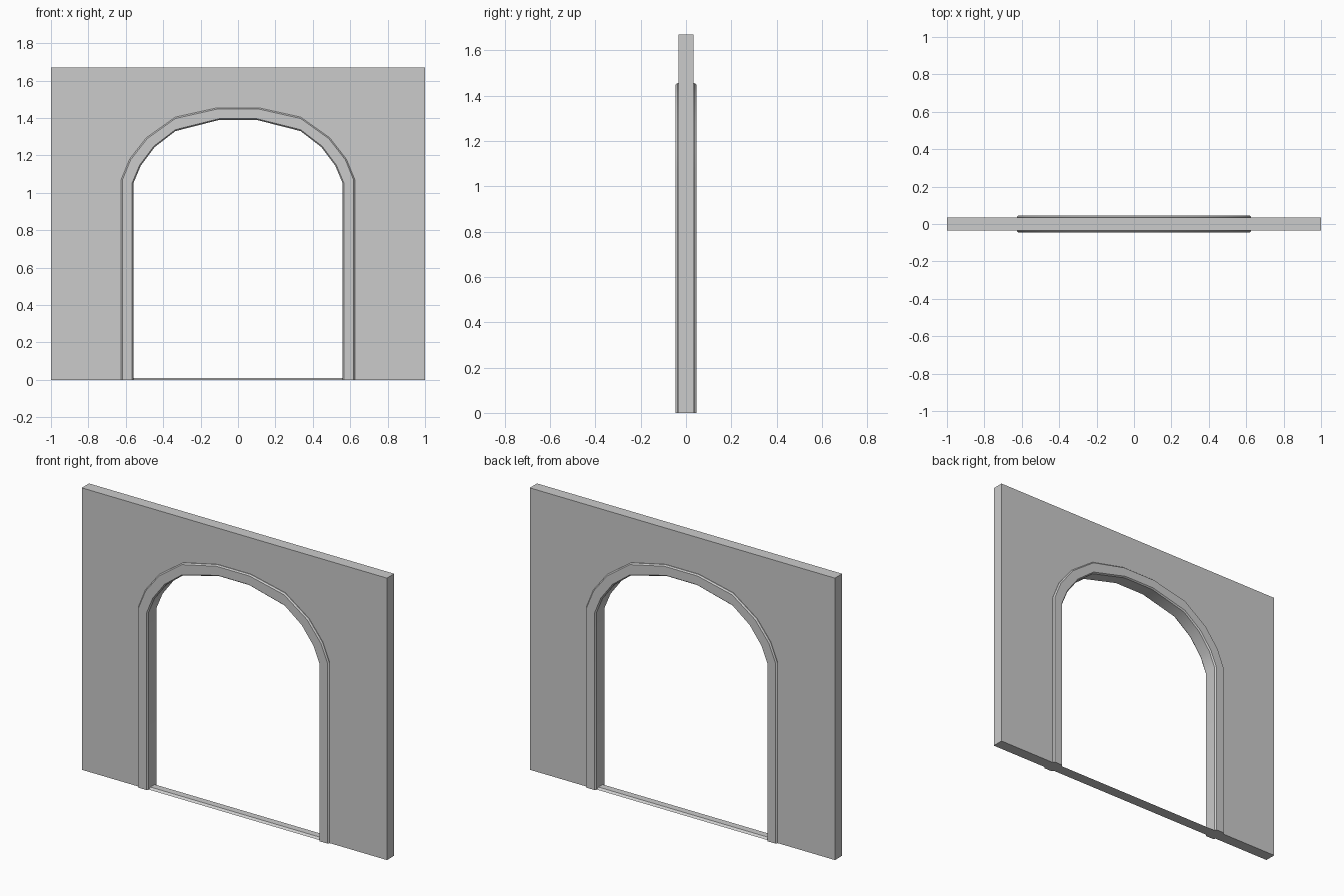
import bpy, math

if "Cube" in bpy.data.objects:
    bpy.data.objects.remove(bpy.data.objects["Cube"])

WALL_Y = 0.034   # half thickness of wall
TRIM_Y = 0.046   # half thickness of arch trim


def make(name, verts, faces, smooth=False):
    me = bpy.data.meshes.new(name)
    me.from_pydata(verts, [], faces)
    me.validate()
    ob = bpy.data.objects.new(name, me)
    bpy.context.collection.objects.link(ob)
    bpy.ops.object.select_all(action='DESELECT')
    ob.select_set(True)
    bpy.context.view_layer.objects.active = ob
    bpy.ops.object.mode_set(mode='EDIT')
    bpy.ops.mesh.select_all(action='SELECT')
    bpy.ops.mesh.normals_make_consistent(inside=False)
    bpy.ops.object.mode_set(mode='OBJECT')
    if smooth:
        bpy.ops.object.shade_smooth_by_angle(angle=math.radians(30))
    return ob


def mirrored(half):
    """Right half from floor to crown, continued down the left side."""
    return half + [(-x, z) for x, z in reversed(half)]


def sweep(rings):
    """Join equal cross-sections into a capped solid."""
    n = len(rings[0])
    verts = [v for r in rings for v in r]
    faces = [(i * n + j, i * n + (j + 1) % n,
              (i + 1) * n + (j + 1) % n, (i + 1) * n + j)
             for i in range(len(rings) - 1) for j in range(n)]
    faces += [tuple(range(n)), tuple(range(len(verts) - n, len(verts)))]
    return verts, faces


outer = mirrored([(0.625, 0), (0.625, 1.07), (0.58, 1.18), (0.49, 1.295),
                  (0.335, 1.405), (0.11, 1.455)])
inner = mirrored([(0.56, 0), (0.56, 1.05), (0.52, 1.145), (0.445, 1.245),
                  (0.335, 1.33), (0.10, 1.39)])

# Wall panel with arched opening
outline = [(-1, 0), (-1, 1.67), (1, 1.67), (1, 0)] + outer
make("wall", *sweep([[(x, y, z) for x, z in outline] for y in (-WALL_Y, WALL_Y)]))

# Arch trim: slightly bevelled section, t runs from outer to inner edge
section = [(0, -0.038), (0.1, -TRIM_Y), (0.9, -TRIM_Y), (1, -0.038),
           (1, 0.038), (0.9, TRIM_Y), (0.1, TRIM_Y), (0, 0.038)]
rings = [[(ox + (ix - ox) * t, y, oz + (iz - oz) * t) for t, y in section]
         for (ox, oz), (ix, iz) in zip(outer, inner)]
make("arch_trim", *sweep(rings), smooth=True)

# Low threshold strip across the floor of the opening
sill = [(-WALL_Y, 0), (-0.02, 0.01), (0.02, 0.01), (WALL_Y, 0)]
make("threshold", *sweep([[(x, y, z) for y, z in sill] for x in (-0.565, 0.565)]),
     smooth=True)
